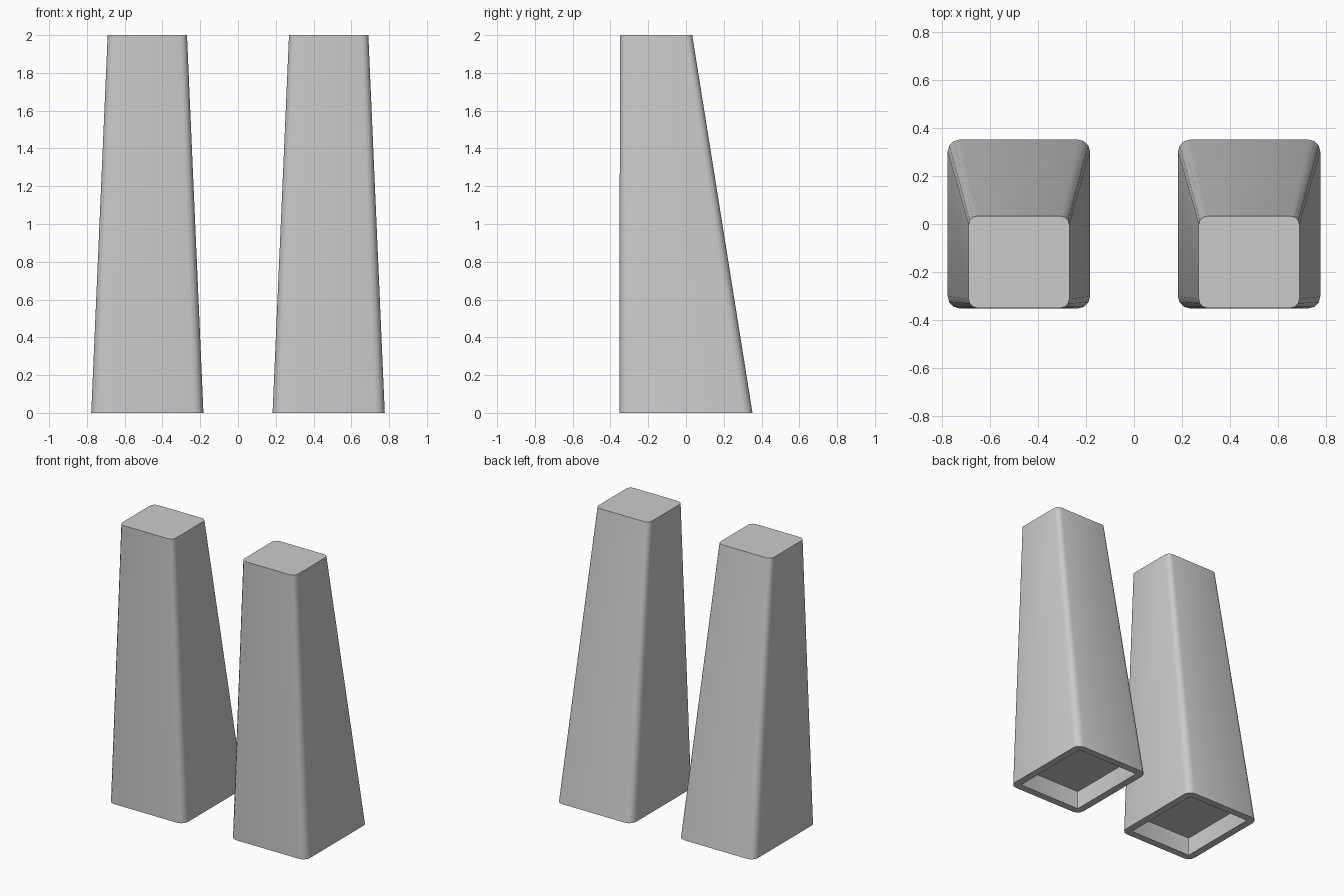
import bpy, bmesh
from math import sin, cos, pi

if "Cube" in bpy.data.objects:
    bpy.data.objects.remove(bpy.data.objects["Cube"])


def rounded_rect(x0, x1, y0, y1, z, r, seg=3):
    """Counter-clockwise rounded rectangle; r = 0 gives stacked-free sharp corners."""
    if r == 0:
        return [(x1, y1, z), (x0, y1, z), (x0, y0, z), (x1, y0, z)]
    corners = [(x1 - r, y1 - r), (x0 + r, y1 - r), (x0 + r, y0 + r), (x1 - r, y0 + r)]
    pts = []
    for i, (cx, cy) in enumerate(corners):
        for k in range(seg + 1):
            a = pi / 2 * (i + k / seg)
            pts.append((cx + r * cos(a), cy + r * sin(a), z))
    return pts


def make_leg(name, side):
    """Tapered, closed leg with a shallow pocket in its underside."""
    c = 0.48 * side
    rings = [
        rounded_rect(c - 0.245, c + 0.245, -0.30, 0.30, 0.13, 0.005),   # pocket ceiling
        rounded_rect(c - 0.245, c + 0.245, -0.30, 0.30, 0.0, 0.005),    # pocket mouth
        rounded_rect(c - 0.297, c + 0.297, -0.352, 0.352, 0.0, 0.05),   # hem
        rounded_rect(c - 0.21, c + 0.21, -0.35, 0.033, 2.0, 0.036),     # top
    ]
    bm = bmesh.new()
    loops = [[bm.verts.new(p) for p in ring] for ring in rings]
    n = len(loops[0])
    for a, b in zip(loops, loops[1:]):
        for i in range(n):
            j = (i + 1) % n
            bm.faces.new((a[i], a[j], b[j], b[i]))
    bm.faces.new(loops[-1])
    bm.faces.new(loops[0][::-1])
    bmesh.ops.recalc_face_normals(bm, faces=bm.faces)
    mesh = bpy.data.meshes.new(name)
    bm.to_mesh(mesh)
    bm.free()
    obj = bpy.data.objects.new(name, mesh)
    bpy.context.collection.objects.link(obj)
    # Smooth rounded corners, crisp hem and top
    bpy.ops.object.select_all(action='DESELECT')
    obj.select_set(True)
    bpy.context.view_layer.objects.active = obj
    bpy.ops.object.shade_smooth_by_angle(angle=pi / 5)
    return obj


# Left and right legs
make_leg("left_leg", -1)
make_leg("right_leg", 1)
